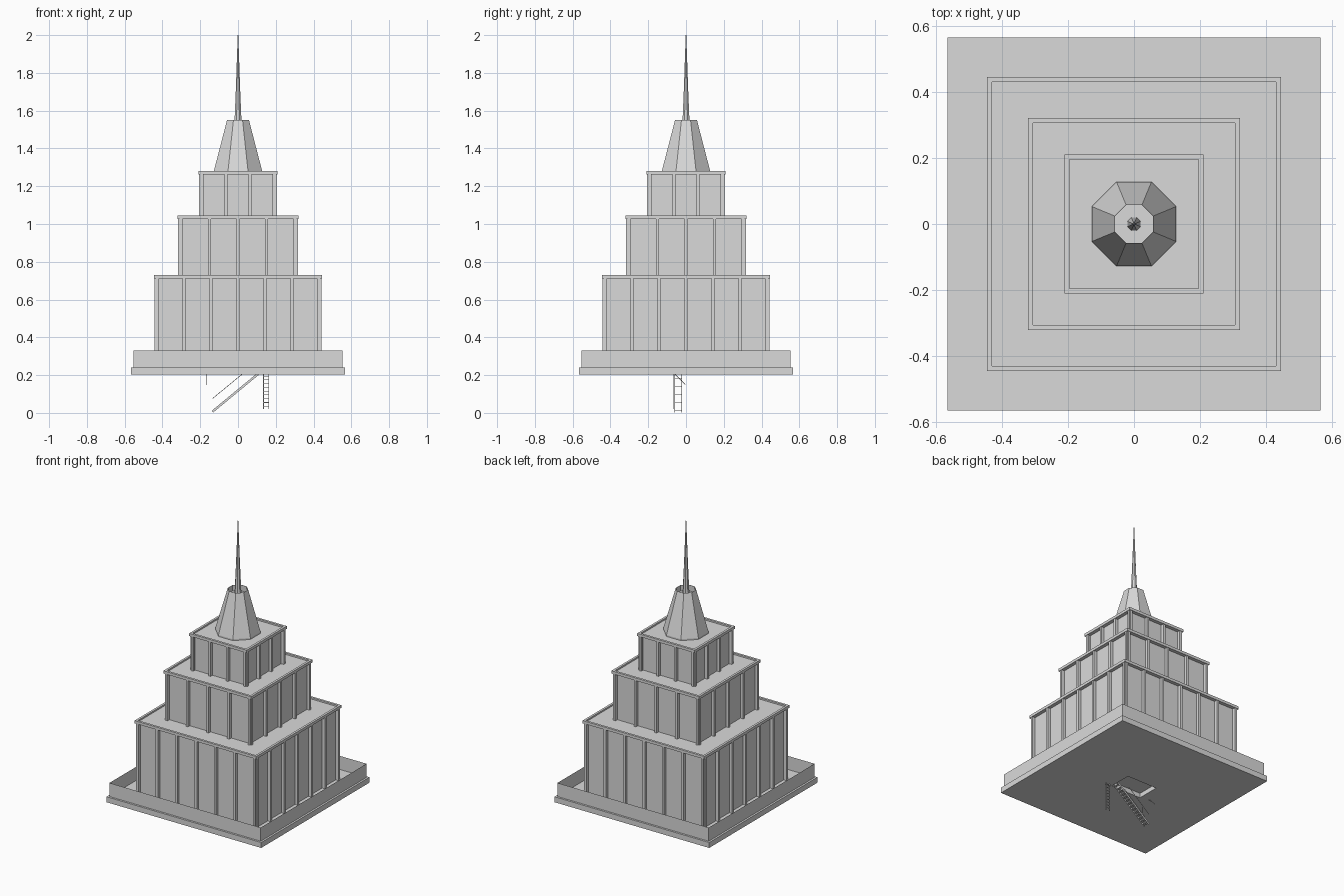
import bpy, bmesh, math
from mathutils import Vector

cube = bpy.data.objects.get("Cube")
if cube:
    bpy.data.objects.remove(cube, do_unlink=True)

stone = bpy.data.materials.new("pale_grey")
stone.use_nodes = True
colour = (0.7, 0.7, 0.7, 1)
stone.diffuse_color = colour
stone.node_tree.nodes["Principled BSDF"].inputs["Base Color"].default_value = colour

CORNERS = ((-1, -1), (1, -1), (1, 1), (-1, 1))


def finish(name, bm):
    bmesh.ops.recalc_face_normals(bm, faces=bm.faces)
    mesh = bpy.data.meshes.new(name)
    bm.to_mesh(mesh)
    bm.free()
    mesh.materials.append(stone)
    obj = bpy.data.objects.new(name, mesh)
    bpy.context.collection.objects.link(obj)
    return obj


def add_box(bm, x0, x1, y0, y1, z0, z1):
    verts = bmesh.ops.create_cube(bm, size=1)["verts"]
    for v in verts:
        v.co = ((x0 + x1) / 2 + v.co.x * (x1 - x0),
                (y0 + y1) / 2 + v.co.y * (y1 - y0),
                (z0 + z1) / 2 + v.co.z * (z1 - z0))
    return verts


def add_bar(bm, a, b, width, depth):
    # Bar from point a to point b
    a, b = Vector(a), Vector(b)
    turn = (b - a).to_track_quat("Z", "Y")
    for v in bmesh.ops.create_cube(bm, size=1)["verts"]:
        p = Vector((v.co.x * width, v.co.y * depth, v.co.z * (b - a).length))
        v.co = (a + b) / 2 + turn @ p


def square_block(name, half, z0, z1):
    bm = bmesh.new()
    add_box(bm, -half, half, -half, half, z0, z1)
    return finish(name, bm)


def bridge(bm, a, b):
    for i in range(len(a)):
        k = (i + 1) % len(a)
        bm.faces.new((a[i], a[k], b[k], b[i]))


def square_shell(name, profile, closed):
    # Four-sided walls through (half width, height) pairs
    bm = bmesh.new()
    rings = [[bm.verts.new((half * sx, half * sy, z)) for sx, sy in CORNERS]
             for half, z in profile]
    for a, b in zip(rings, rings[1:]):
        bridge(bm, a, b)
    if closed:
        bridge(bm, rings[-1], rings[0])
    return finish(name, bm)


def octagon(name, profile):
    # Eight-sided shell through (flat-to-centre radius, height) pairs, capped at both ends
    bm = bmesh.new()
    rings = []
    for apothem, z in profile:
        r = apothem / math.cos(math.pi / 8)
        rings.append([bm.verts.new((r * math.cos((i + 0.5) * math.pi / 4),
                                    r * math.sin((i + 0.5) * math.pi / 4), z))
                      for i in range(8)])
    for a, b in zip(rings, rings[1:]):
        bridge(bm, a, b)
    bm.faces.new(rings[0])
    bm.faces.new(rings[-1])
    return finish(name, bm)


def tier(name, half, z0, z1, bays):
    wall = half - 0.023
    inner = half - 0.015
    square_block(name + "_walls", wall, z0, z1 - 0.014)
    square_block(name + "_roof", inner, z1 - 0.018, z1 - 0.01)
    square_shell(name + "_roof_rim", [(half, z1 - 0.018), (half, z1), (inner, z1),
                                      (inner, z1 - 0.018)], True)
    # Upright fins on every side
    bm = bmesh.new()
    reach = half - 0.018
    for side in range(4):
        new = []
        for i in range(bays + 1):
            x = -reach + 2 * reach * i / bays
            new += add_box(bm, x - 0.008, x + 0.008, -half + 0.003, -wall + 0.004,
                           z0, z1 - 0.017)
        for v in new:
            for _ in range(side):
                v.co.x, v.co.y = -v.co.y, v.co.x
    finish(name + "_fins", bm)


# Base slab with a hatch opening beneath
slab = square_block("base_slab", 0.566, 0.204, 0.24)
bm = bmesh.new()
add_box(bm, -0.11, 0.11, -0.075, 0.075, 0.15, 0.234)
cutter = finish("hatch_cutter", bm)
cutter.hide_render = True
cutter.hide_viewport = True
cut = slab.modifiers.new("hatch", "BOOLEAN")
cut.operation = "DIFFERENCE"
cut.object = cutter
cut.solver = "EXACT"

# Thin parapet round the terrace
square_shell("parapet", [(0.553, 0.24), (0.553, 0.33)], False)

# Stepped tiers
tier("lower_tier", 0.445, 0.238, 0.73, 6)
tier("middle_tier", 0.321, 0.715, 1.045, 4)
tier("upper_tier", 0.21, 1.03, 1.28, 3)

# Tapered crown with a sunken top, and the spire
octagon("crown", [(0.128, 1.265), (0.128, 1.28), (0.058, 1.55), (0.057, 1.55), (0.058, 1.51)])
octagon("spire", [(0.02, 1.505), (0.012, 1.7), (0.0015, 2.0)])

# Staircase under the hatch
bm = bmesh.new()
foot, head = Vector((-0.135, 0, 0.007)), Vector((0.105, 0, 0.205))
for y in (-0.06, -0.022):
    side = Vector((0, y, 0))
    add_bar(bm, foot + side, head + side, 0.002, 0.012)
    add_bar(bm, (-0.136, y, 0.075), (0.022, y, 0.205), 0.002, 0.003)
    add_bar(bm, (-0.085, y, 0.05), (-0.085, y, 0.116), 0.002, 0.003)
for i in range(14):
    p = foot.lerp(head, (i + 0.5) / 14)
    add_box(bm, p.x - 0.007, p.x + 0.007, -0.06, -0.022, p.z - 0.0005, p.z + 0.0005)
finish("staircase", bm)

# Ladder
bm = bmesh.new()
for x in (0.135, 0.163):
    add_bar(bm, (x, -0.068, 0.02), (x, -0.068, 0.206), 0.004, 0.004)
for i in range(9):
    z = 0.035 + i * 0.02
    add_bar(bm, (0.135, -0.068, z), (0.163, -0.068, z), 0.003, 0.003)
finish("ladder", bm)

# Hanging side brace
bm = bmesh.new()
add_bar(bm, (-0.166, -0.06, 0.206), (-0.166, -0.004, 0.15), 0.003, 0.004)
finish("side_brace", bm)
